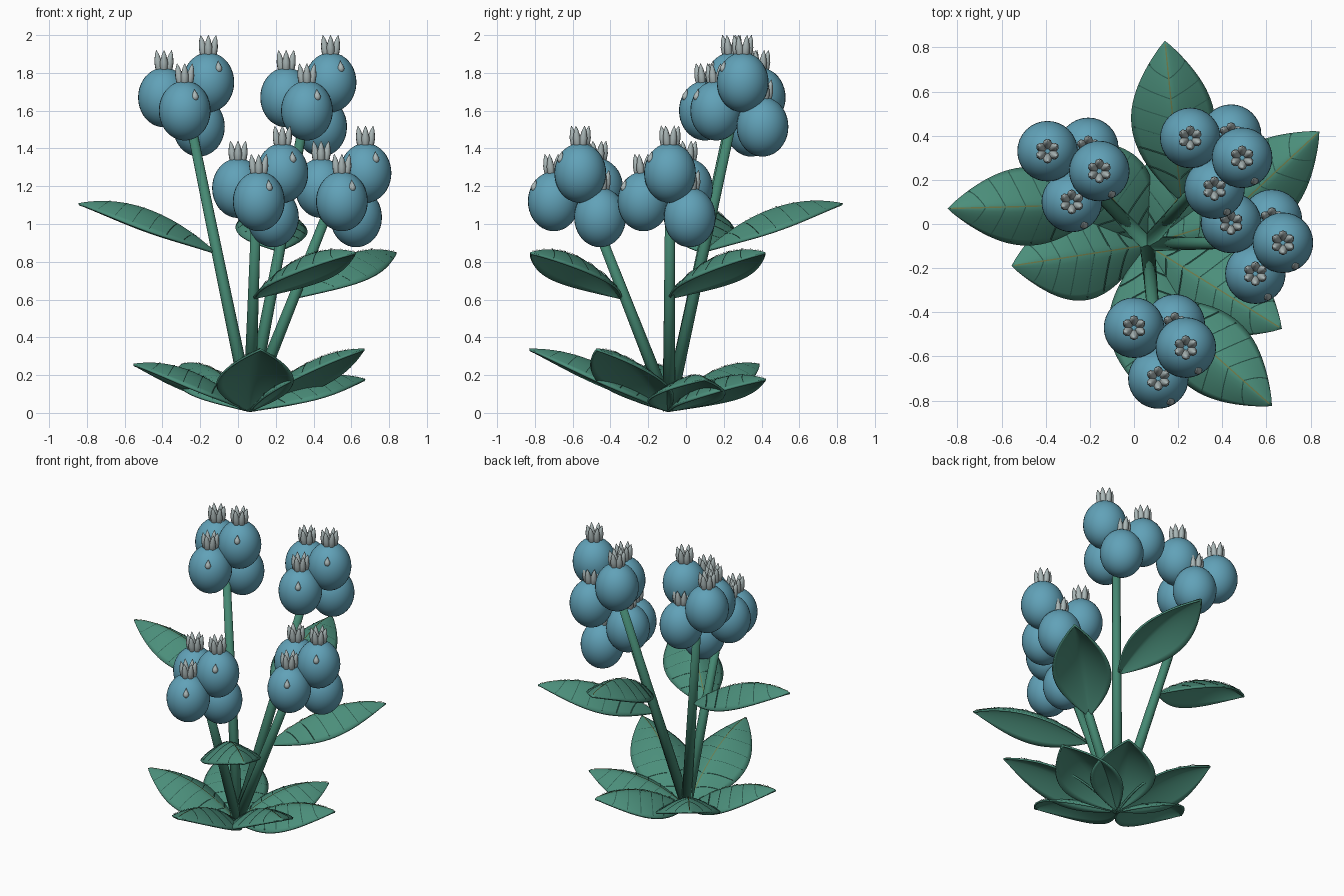
import bpy, bmesh
from math import pi, sin, cos, radians
from mathutils import Vector, Matrix

cube = bpy.data.objects.get("Cube")
if cube:
    bpy.data.objects.remove(cube)

UP = Vector((0, 0, 1))


def material(name, rgb):
    m = bpy.data.materials.new(name)
    m.use_nodes = True
    m.diffuse_color = (*rgb, 1)
    m.node_tree.nodes["Principled BSDF"].inputs["Base Color"].default_value = (*rgb, 1)
    return m


LEAF = material("leaf green", (0.07, 0.27, 0.195))
STEM = material("stem green", (0.06, 0.25, 0.17))
VEIN = material("dark vein green", (0.025, 0.1, 0.075))
RIB = material("olive midrib", (0.16, 0.2, 0.07))
BERRY = material("berry blue", (0.12, 0.36, 0.48))
CROWN = material("pale grey crown", (0.4, 0.47, 0.47))


def add_object(name, mesh, location=(0, 0, 0)):
    ob = bpy.data.objects.new(name, mesh)
    ob.location = location
    bpy.context.collection.objects.link(ob)
    return ob


def to_mesh(bm, name, mats):
    mesh = bpy.data.meshes.new(name)
    for f in bm.faces:
        f.smooth = True
    bm.to_mesh(mesh)
    bm.free()
    for m in mats:
        mesh.materials.append(m)
    return mesh


def lathe(bm, start, end, profile, sides):
    """Round solid along start-end; profile holds (fraction, radius)."""
    start, end = Vector(start), Vector(end)
    rot = (end - start).to_track_quat("Z", "Y")
    rings = []
    for f, r in profile:
        c = start.lerp(end, f)
        rings.append([bm.verts.new(c + rot @ Vector((r * cos(2 * pi * k / sides), r * sin(2 * pi * k / sides), 0)))
                      for k in range(sides)])
    for a, b in zip(rings, rings[1:]):
        for k in range(sides):
            n = (k + 1) % sides
            bm.faces.new((a[k], a[n], b[n], b[k]))
    bm.faces.new(rings[0][::-1])
    bm.faces.new(rings[-1])


# Berry and crown meshes shared by every cluster
def berry_mesh():
    bm = bmesh.new()
    bmesh.ops.create_uvsphere(bm, u_segments=32, v_segments=20, radius=1,
                              matrix=Matrix.Diagonal((0.137, 0.137, 0.158, 1)))
    return to_mesh(bm, "berry", [BERRY])


def crown_mesh():
    bm = bmesh.new()
    profile = [(0, 0.012), (0.25, 0.021), (0.5, 0.021), (0.8, 0.012), (1, 0.001)]
    for k in range(6):
        a = radians(30 + 60 * k)
        d = Vector((cos(a), sin(a), 0))
        lathe(bm, d * 0.024 + UP * 0.125, d * 0.047 + UP * 0.25, profile, 8)
    return to_mesh(bm, "crown", [CROWN])


def drop_mesh():
    bm = bmesh.new()
    profile = [(0, 0.004), (0.12, 0.014), (0.3, 0.019), (0.5, 0.016), (0.8, 0.006), (1, 0.001)]
    lathe(bm, (0.056, -0.106, 0.052), (0.052, -0.096, 0.115), profile, 12)
    return to_mesh(bm, "dew_drop", [CROWN])


berry, crown, drop = berry_mesh(), crown_mesh(), drop_mesh()

# Berry offsets inside a cluster, and whether a dew drop sits on it
OFFSETS = {
    "left": ((-0.13, 0.08, 0.04), False),
    "upper": ((0.105, -0.01, 0.12), True),
    "front": ((-0.02, -0.15, -0.03), True),
    "lower": ((0.055, 0.095, -0.115), False),
}
CLUSTERS = {
    "back_left": (-0.262, 0.25, 1.63),
    "back_right": (0.385, 0.31, 1.63),
    "right": (0.57, -0.075, 1.15),
    "front": (0.13, -0.55, 1.15),
}
for cname, centre in CLUSTERS.items():
    for bname, (off, wet) in OFFSETS.items():
        p = Vector(centre) + Vector(off)
        add_object(f"{cname}_{bname}_berry", berry, p)
        add_object(f"{cname}_{bname}_crown", crown, p)
        if wet:
            add_object(f"{cname}_{bname}_dew_drop", drop, p)

# Stems
ROOT = Vector((0.06, -0.09, 0.02))
STEM_ENDS = {
    "back_left": (-0.265, 0.245, 1.6),
    "back_right": (0.36, 0.255, 1.6),
    "right": (0.51, -0.085, 1.15),
    "front": (0.1, -0.535, 1.15),
}
for name, end in STEM_ENDS.items():
    bm = bmesh.new()
    lathe(bm, ROOT, end, [(0, 0.034), (0.5, 0.029), (1, 0.025)], 16)
    ob = add_object(f"{name}_stem", to_mesh(bm, "stem", [STEM]))
    ob.data.shade_smooth()


# Leaves: an arched blade with drooping sides, plus thin vein strips
def make_leaf(name, base, tip, half_width, bump=0.1, droop=0.115):
    base, tip = Vector(base), Vector(tip)
    flat = Vector((tip.x - base.x, tip.y - base.y, 0)).normalized()
    side = UP.cross(flat)

    def point(s, t):
        w = max(0, sin(pi * s)) ** 0.9
        return (base.lerp(tip, s) + side * (half_width * w * t)
                + UP * (bump * 4 * s * (1 - s) - droop * w * abs(t) ** 1.4))

    bm = bmesh.new()
    ns, nt = 28, 14
    grid = [[bm.verts.new(point(i / ns, 2 * j / nt - 1)) for j in range(nt + 1)] for i in range(ns + 1)]
    for i in range(ns):
        for j in range(nt):
            bm.faces.new((grid[i][j], grid[i + 1][j], grid[i + 1][j + 1], grid[i][j + 1]))
    bmesh.ops.remove_doubles(bm, verts=bm.verts, dist=0.0005)
    ob = add_object(f"{name}_leaf", to_mesh(bm, "leaf", [LEAF]))
    thick = ob.modifiers.new("thickness", "SOLIDIFY")
    thick.thickness = 0.012
    thick.offset = -1

    bm = bmesh.new()

    def strip(path, half, index):
        pts = [point(s, t) + UP * 0.004 for s, t in path]
        rows = []
        for k, p in enumerate(pts):
            d = pts[min(k + 1, len(pts) - 1)] - pts[max(k - 1, 0)]
            across = UP.cross(d).normalized() * half
            rows.append((bm.verts.new(p - across), bm.verts.new(p + across)))
        for a, b in zip(rows, rows[1:]):
            bm.faces.new((a[0], b[0], b[1], a[1])).material_index = index

    strip([(0.02 + 0.96 * k / 24, 0) for k in range(25)], 0.003, 1)
    for k in range(6):
        s = 0.14 + 0.125 * k
        for sign in (-1, 1):
            strip([(s + 0.1 * u / 8, sign * (0.02 + 0.92 * u / 8)) for u in range(9)], 0.0025, 0)
    add_object(f"{name}_leaf_veins", to_mesh(bm, "veins", [VEIN, RIB]))


# Leaves growing from the stems
make_leaf("upper_left", (-0.115, 0.09, 0.85), (-0.845, 0.07, 1.11), 0.178)
make_leaf("upper_back", (0.215, 0.1, 0.86), (0.14, 0.83, 1.11), 0.19)
make_leaf("upper_right", (0.29, -0.09, 0.61), (0.84, 0.42, 0.85), 0.185)
make_leaf("upper_front", (0.08, -0.34, 0.61), (0.625, -0.825, 0.85), 0.185)

# Rosette of leaves at the root
ROSETTE = {
    "root_front": (0.12, -0.83, 0.34),
    "root_front_right": (0.67, -0.475, 0.34),
    "root_right": (0.675, 0.1, 0.18),
    "root_back_right": (0.4, 0.425, 0.18),
    "root_back_left": (-0.3, 0.39, 0.26),
    "root_left": (-0.555, -0.19, 0.26),
}
for name, tip in ROSETTE.items():
    make_leaf(name, (0.06, -0.095, 0.014), tip, 0.205, bump=0.085, droop=0.1)
